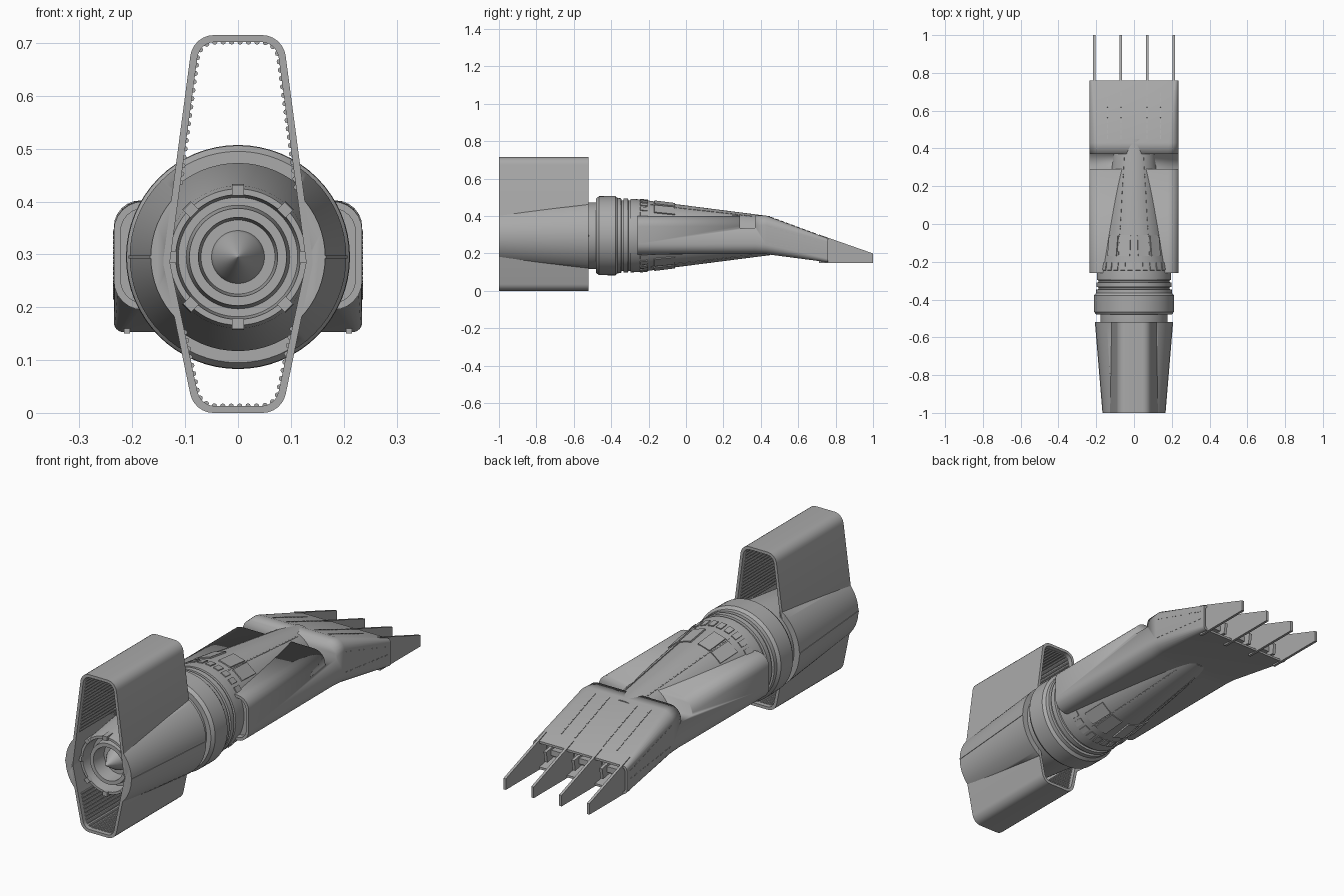
import bpy, bmesh, math
from mathutils import Vector, Matrix

if "Cube" in bpy.data.objects:
    bpy.data.objects.remove(bpy.data.objects["Cube"], do_unlink=True)

AXIS = 0.295  # height of the engine axis

grey = bpy.data.materials.new("hull grey")
grey.use_nodes = True
grey.diffuse_color = (0.4, 0.4, 0.4, 1)
bsdf = next(n for n in grey.node_tree.nodes if n.type == 'BSDF_PRINCIPLED')
bsdf.inputs["Base Color"].default_value = (0.4, 0.4, 0.4, 1)


def finish(bm, name, angle=30):
    bmesh.ops.recalc_face_normals(bm, faces=bm.faces)
    mesh = bpy.data.meshes.new(name)
    bm.to_mesh(mesh)
    bm.free()
    mesh.materials.append(grey)
    obj = bpy.data.objects.new(name, mesh)
    bpy.context.collection.objects.link(obj)
    bpy.ops.object.select_all(action='DESELECT')
    obj.select_set(True)
    bpy.context.view_layer.objects.active = obj
    bpy.ops.object.shade_smooth_by_angle(angle=math.radians(angle))
    return obj


def add_loft(bm, rings, caps=True, closed=False):
    rows = [[bm.verts.new(p) for p in ring] for ring in rings]
    pairs = list(zip(rows, rows[1:])) + ([(rows[-1], rows[0])] if closed else [])
    for a, b in pairs:
        for i in range(len(a)):
            j = (i + 1) % len(a)
            bm.faces.new((a[i], a[j], b[j], b[i]))
    if caps:
        bm.faces.new(rows[0])
        bm.faces.new(rows[-1])


def loft(name, rings, caps=True, closed=False):
    bm = bmesh.new()
    add_loft(bm, rings, caps, closed)
    return finish(bm, name)


def fillet(corners, radius, steps=6):
    """Round the corners of a 2D polygon with circular arcs."""
    pts, n = [], len(corners)
    for i in range(n):
        p = Vector(corners[i])
        u = (Vector(corners[i - 1]) - p).normalized()
        v = (Vector(corners[(i + 1) % n]) - p).normalized()
        half = u.angle(v) / 2
        t, w = radius / math.tan(half), math.sin(half)
        for k in range(steps + 1):
            s = k / steps
            a, b, c = (1 - s) ** 2, 2 * w * s * (1 - s), s * s
            pts.append(((p + u * t) * a + p * b + (p + v * t) * c) / (a + b + c))
    return pts


def at_y(points, y):
    return [Vector((p.x, y, p.y)) for p in points]


def lathe(name, profile, segments=64):
    rings = []
    for y, r in profile:
        rings.append([Vector((r * math.sin(a), y, AXIS + r * math.cos(a)))
                      for a in (2 * math.pi * k / segments for k in range(segments))])
    return loft(name, rings)


def bar(bm, start, end, w, h, x=0, angle=0, zc=0):
    """Box between two (y, z) points, optionally swung about the y axis."""
    (y0, z0), (y1, z1) = start, end
    m = (Matrix.Translation((0, 0, zc)) @ Matrix.Rotation(angle, 4, 'Y')
         @ Matrix.Translation((x, (y0 + y1) / 2, (z0 + z1) / 2))
         @ Matrix.Rotation(math.atan2(z1 - z0, y1 - y0), 4, 'X')
         @ Matrix.Diagonal((w, math.hypot(y1 - y0, z1 - z0), h, 1)))
    bmesh.ops.create_cube(bm, size=1, matrix=m)


def cut(obj, cutter):
    mod = obj.modifiers.new("cut", 'BOOLEAN')
    mod.operation, mod.solver, mod.object = 'DIFFERENCE', 'EXACT', cutter
    deps = bpy.context.evaluated_depsgraph_get()
    mesh = bpy.data.meshes.new_from_object(obj.evaluated_get(deps))
    obj.modifiers.clear()
    obj.data = mesh
    bpy.data.objects.remove(cutter, do_unlink=True)


# Tall intake duct
outer = fillet([(-.085, .715), (.085, .715), (.142, .285), (.083, 0), (-.083, 0), (-.142, .285)], .045)
inner = fillet([(-.073, .702), (.073, .702), (.129, .285), (.071, .013), (-.071, .013), (-.129, .285)], .034)
loft("intake_duct", [at_y(outer, -1), at_y(outer, -.52), at_y(inner, -.52), at_y(inner, -1)],
     caps=False, closed=True)

# Ribs lining the duct
bm = bmesh.new()
carry = 0
for a, b in zip(inner, inner[1:] + inner[:1]):
    length = (b - a).length
    while carry < length:
        p = a.lerp(b, carry / length)
        carry += .016
        if abs(p.y - AXIS) > .13:
            m = Matrix.Translation((p.x, -.76, p.y)) @ Matrix.Rotation(math.pi / 2, 4, 'X')
            bmesh.ops.create_cone(bm, cap_ends=True, segments=8, radius1=.005, radius2=.005,
                                  depth=.44, matrix=m)
    carry -= length
finish(bm, "duct_ribs")

# Tapered side fairings outside the duct
fairing = lathe("side_fairings", [(-1, .165), (-.52, .205)])
cut(fairing, loft("fairing_cutter", [at_y(inner, -1.1), at_y(inner, -.4)]))
bm = bmesh.new()
for side in (-1, 1):
    bar(bm, (-1, .165), (-.52, .205), .006, .004, angle=side * math.pi / 2, zc=AXIS)
finish(bm, "fairing_seams")

# Nozzle with spike, collar rings and tapering central body
lathe("engine_core", [
    (-.95, .0005), (-.88, .045), (-.86, .05), (-.86, .07), (-.93, .075), (-.93, .092),
    (-.88, .098), (-.88, .113), (-.945, .118), (-.945, .129), (-.92, .135), (-.53, .178),
    (-.48, .178), (-.48, .2), (-.465, .211), (-.378, .212), (-.365, .201), (-.347, .2),
    (-.345, .189), (-.335, .189), (-.333, .198), (-.31, .198), (-.308, .189),
    (-.298, .189), (-.296, .196), (-.26, .195), (.45, .104)])
bm = bmesh.new()
for k in range(8):
    bar(bm, (-.955, .126), (-.91, .128), .022, .02, angle=k * math.pi / 4, zc=AXIS)
finish(bm, "nozzle_clamps")


# Raised panels and seams on the tapering body, above and below
def cone_r(y):
    return .195 - (y + .26) * .128


bm = bmesh.new()
for base in (0, math.pi):
    for deg in (-39, -16, 16, 39):
        bar(bm, (-.17, cone_r(-.17)), (-.06, cone_r(-.06)), .06, .008,
            angle=base + math.radians(deg), zc=AXIS)
    for deg in range(-54, 55, 12):
        bar(bm, (-.245, cone_r(-.245)), (-.205, cone_r(-.205)), .026, .008,
            angle=base + math.radians(deg), zc=AXIS)
    for deg in (-27, 27):
        for k in range(22):
            y = -.19 + k * .025
            bar(bm, (y, cone_r(y)), (y + .018, cone_r(y + .018)), .005, .005,
                angle=base + math.radians(deg), zc=AXIS)
finish(bm, "body_panels")


# Wide rear hull, bending down to a flat outlet
def section(y, low, high, radius, inset=0):
    x, lo, hi = .235 - inset, low + inset, high - inset
    return at_y(fillet([(-x, hi), (x, hi), (x, lo), (-x, lo)], radius), y)


hull = loft("rear_hull", [
    section(-.23, .195, .4, .043, .013), section(-.26, .195, .4, .043, .013),
    section(-.26, .195, .4, .055), section(.37, .197, .402, .055), section(.43, .196, .402, .05),
    section(.76, .153, .28, .018), section(.76, .153, .28, .012, .01),
    section(.67, .165, .312, .012, .012)])
bm = bmesh.new()
bar(bm, (.29, .435), (.37, .435), 1, .2)
cut(hull, finish(bm, "trench_cutter"))

# Seam strips on the sloping deck and hull sides
bm = bmesh.new()
for x in (-.14, -.07, .07, .14):
    for k in range(9):
        y = .45 + k * .028
        z = .402 - (y - .43) * .37
        bar(bm, (y, z), (y + .02, z - .0074), .005, .005, x=x)
for x in (-.2345, .2345):
    for k in range(10):
        y = .44 + k * .031
        bar(bm, (y, .345 - (y - .44) * .31), (y + .016, .34 - (y - .44) * .31), .004, .004, x=x)
        bar(bm, (y, .252 - (y - .44) * .12), (y + .016, .25 - (y - .44) * .12), .004, .004, x=x)
finish(bm, "hull_seams")

# Four pointed tail fins
bm = bmesh.new()
outline = [(.71, .302), (.76, .284), (1, .2), (1, .15), (.71, .15)]
for x in (-.21, -.07, .07, .21):
    add_loft(bm, [[Vector((x + s, y, z)) for y, z in outline] for s in (-.006, .006)])
finish(bm, "tail_fins")

# Machinery inside the outlet bays
bm = bmesh.new()
for x in (-.14, 0, .14):
    bar(bm, (.66, .22), (.72, .22), .1, .025, x=x)
    for s in (-.04, .04):
        bar(bm, (.66, .225), (.75, .21), .014, .05, x=x + s)
finish(bm, "outlet_machinery")
